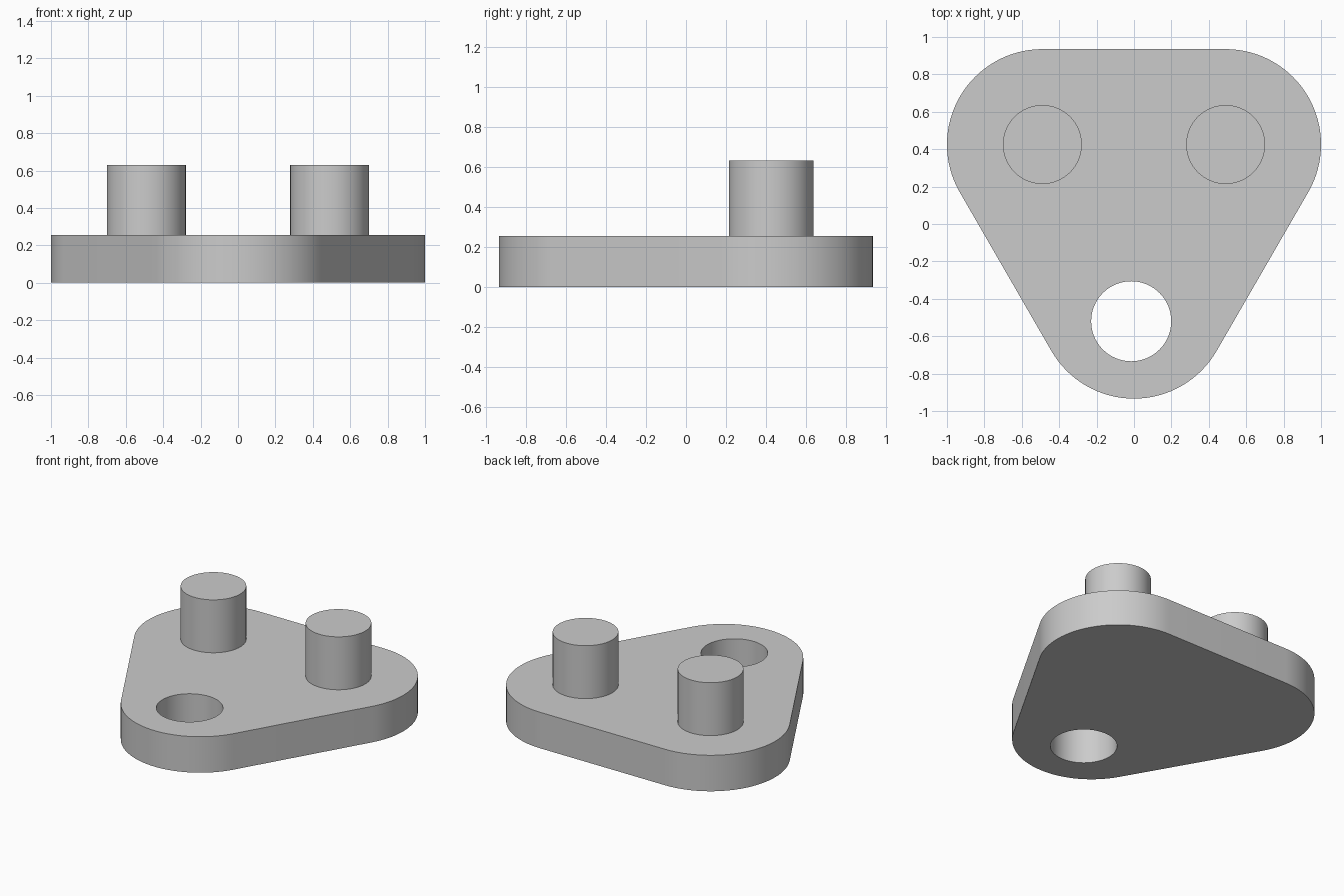
import bpy
import bmesh
from math import cos, sin, radians, tau

if "Cube" in bpy.data.objects:
    bpy.data.objects.remove(bpy.data.objects["Cube"], do_unlink=True)

PLATE_TOP = 0.255
PIN_TOP = 0.63
PIN_RADIUS = 0.211
CORNER_RADIUS = 0.51
PIN_X, PIN_Y = 0.49, 0.425

grey = bpy.data.materials.new("plain grey")
grey.use_nodes = True
colour = (0.6, 0.6, 0.6, 1)
grey.diffuse_color = colour
grey.node_tree.nodes["Principled BSDF"].inputs["Base Color"].default_value = colour


def arc(cx, cy, radius, start, sweep, steps):
    angles = [radians(start + sweep * i / steps) for i in range(steps + 1)]
    return [(cx + radius * cos(a), cy + radius * sin(a)) for a in angles]


def smooth(obj):
    bpy.ops.object.select_all(action="DESELECT")
    obj.select_set(True)
    bpy.context.view_layer.objects.active = obj
    bpy.ops.object.shade_smooth_by_angle(angle=radians(30))


def extrude_profile(name, loops, bottom, top):
    """Extrude closed outlines; later loops cut holes in the first."""
    curve = bpy.data.curves.new(name, "CURVE")
    curve.dimensions = "2D"
    curve.fill_mode = "BOTH"
    curve.extrude = (top - bottom) / 2
    for loop in loops:
        spline = curve.splines.new("POLY")
        spline.points.add(len(loop) - 1)
        spline.use_cyclic_u = True
        for point, (x, y) in zip(spline.points, loop):
            point.co = (x, y, 0, 1)
    helper = bpy.data.objects.new(name + " outline", curve)
    bpy.context.collection.objects.link(helper)
    bpy.context.view_layer.update()
    graph = bpy.context.evaluated_depsgraph_get()
    mesh = bpy.data.meshes.new_from_object(helper.evaluated_get(graph))
    bpy.data.objects.remove(helper, do_unlink=True)

    # Weld caps to walls
    bm = bmesh.new()
    bm.from_mesh(mesh)
    bmesh.ops.remove_doubles(bm, verts=bm.verts, dist=0.0001)
    bmesh.ops.translate(bm, verts=bm.verts, vec=(0, 0, (top + bottom) / 2))
    bmesh.ops.recalc_face_normals(bm, faces=bm.faces)
    bm.to_mesh(mesh)
    bm.free()
    mesh.name = name
    mesh.materials.clear()
    mesh.materials.append(grey)
    obj = bpy.data.objects.new(name, mesh)
    bpy.context.collection.objects.link(obj)
    smooth(obj)


# Rounded triangular plate with a through hole near the front
front_y = PIN_Y - 2 * PIN_X * sin(tau / 6)
outline = (arc(PIN_X, PIN_Y, CORNER_RADIUS, -30, 120, 32)
           + arc(-PIN_X, PIN_Y, CORNER_RADIUS, 90, 120, 32)
           + arc(0, front_y, CORNER_RADIUS, 210, 120, 32))
hole = arc(-0.015, -0.52, 0.214, 0, 360, 64)[:-1]
extrude_profile("plate", [outline, hole], 0, PLATE_TOP)

# Pair of upright pins
for side, x in (("left", PIN_X), ("right", -PIN_X)):
    bpy.ops.mesh.primitive_cylinder_add(
        vertices=64, radius=PIN_RADIUS, depth=PIN_TOP - PLATE_TOP,
        location=(x, PIN_Y, (PIN_TOP + PLATE_TOP) / 2))
    pin = bpy.context.object
    pin.name = side + "_pin"
    pin.data.materials.append(grey)
    smooth(pin)
